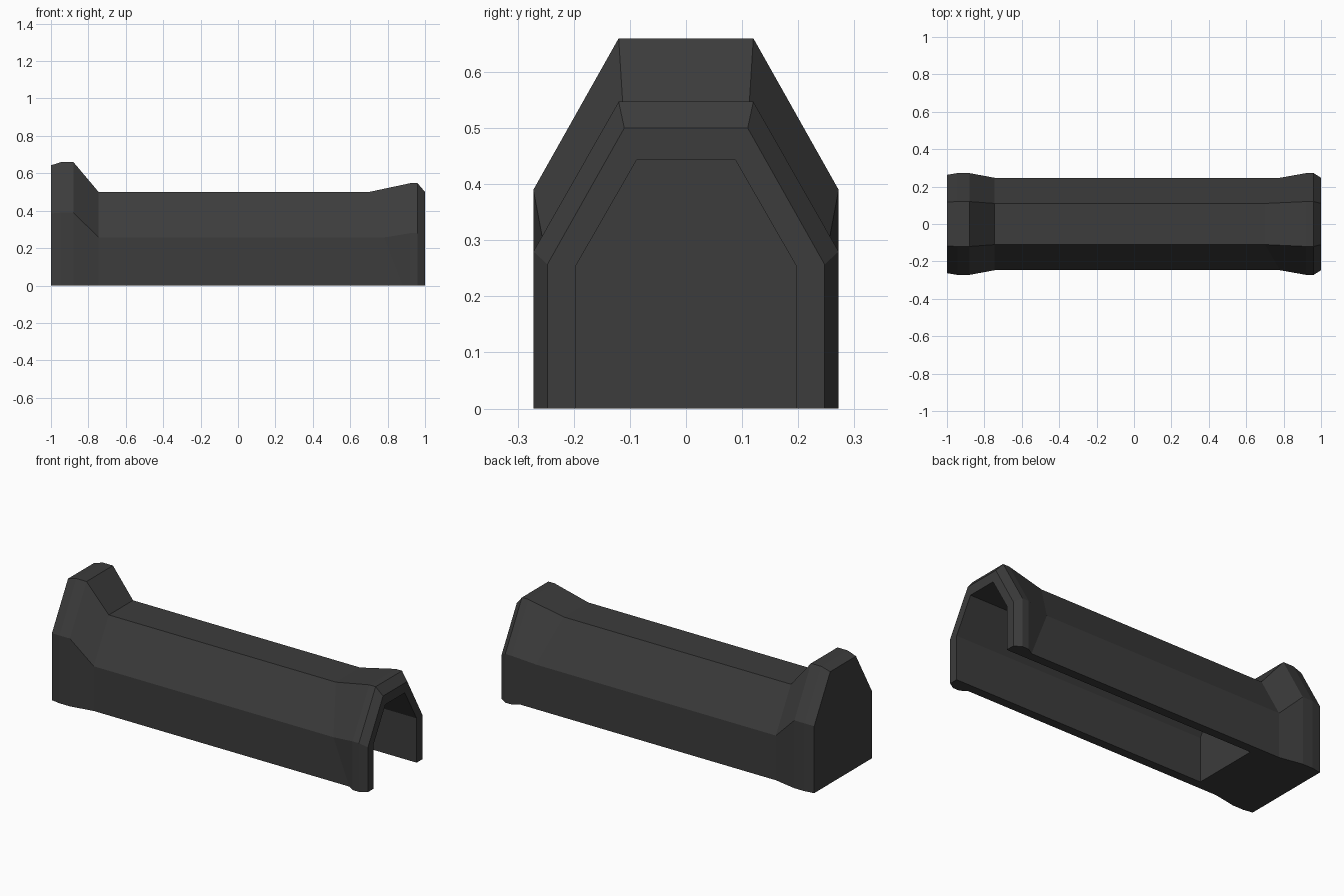
import bpy
import bmesh

cube = bpy.data.objects.get("Cube")
if cube:
    bpy.data.objects.remove(cube, do_unlink=True)

mat = bpy.data.materials.new("dark_grey")
mat.use_nodes = True
colour = (0.045, 0.045, 0.045, 1)
mat.diffuse_color = colour
mat.node_tree.nodes["Principled BSDF"].inputs["Base Color"].default_value = colour

bm = bmesh.new()


def arch(xs, half, shoulder, top_half, top):
    """Open six-point arch; xs gives x at the foot, shoulder and top."""
    side = [(xs[0], half, 0), (xs[1], half, shoulder), (xs[2], top_half, top)]
    pts = side + [(x, -y, z) for x, y, z in reversed(side)]
    return [bm.verts.new(p) for p in pts]


def skin(a, b):
    for i in range(len(a) - 1):
        bm.faces.new((a[i], a[i + 1], b[i + 1], b[i]))


# Outer shell: flared closed end, straight body, flared open lip
outer = [
    arch((-1, -1, -1), 0.263, 0.385, 0.117, 0.643),
    arch((-0.945,) * 3, 0.272, 0.39, 0.12, 0.66),
    arch((-0.88,) * 3, 0.272, 0.39, 0.12, 0.66),
    arch((-0.745,) * 3, 0.247, 0.257, 0.11, 0.50),
    arch((0.88, 0.78, 0.70), 0.247, 0.257, 0.11, 0.50),
    arch((0.92,) * 3, 0.272, 0.28, 0.12, 0.547),
    arch((0.96,) * 3, 0.272, 0.28, 0.12, 0.547),
    arch((1, 1, 1), 0.247, 0.257, 0.11, 0.50),
]
for a, b in zip(outer, outer[1:]):
    skin(a, b)
bm.faces.new(outer[0])

# Inner channel, open below and at the lip
inner = [arch((x, x, x), 0.196, 0.255, 0.088, 0.443) for x in (-0.6, 1)]
skin(*inner)
bm.faces.new(inner[0])
skin(outer[-1], inner[1])

# Underside: two rails and the solid block at the closed end
for k in (0, -1):
    bm.faces.new([s[k] for s in outer[3:]] + [inner[1][k], inner[0][k]])
bm.faces.new([s[0] for s in outer[:4]] + [inner[0][0], inner[0][-1]]
             + [s[-1] for s in reversed(outer[:4])])

bmesh.ops.recalc_face_normals(bm, faces=bm.faces)
mesh = bpy.data.meshes.new("channel_cover")
bm.to_mesh(mesh)
bm.free()
mesh.materials.append(mat)
cover = bpy.data.objects.new("channel_cover", mesh)
bpy.context.collection.objects.link(cover)
